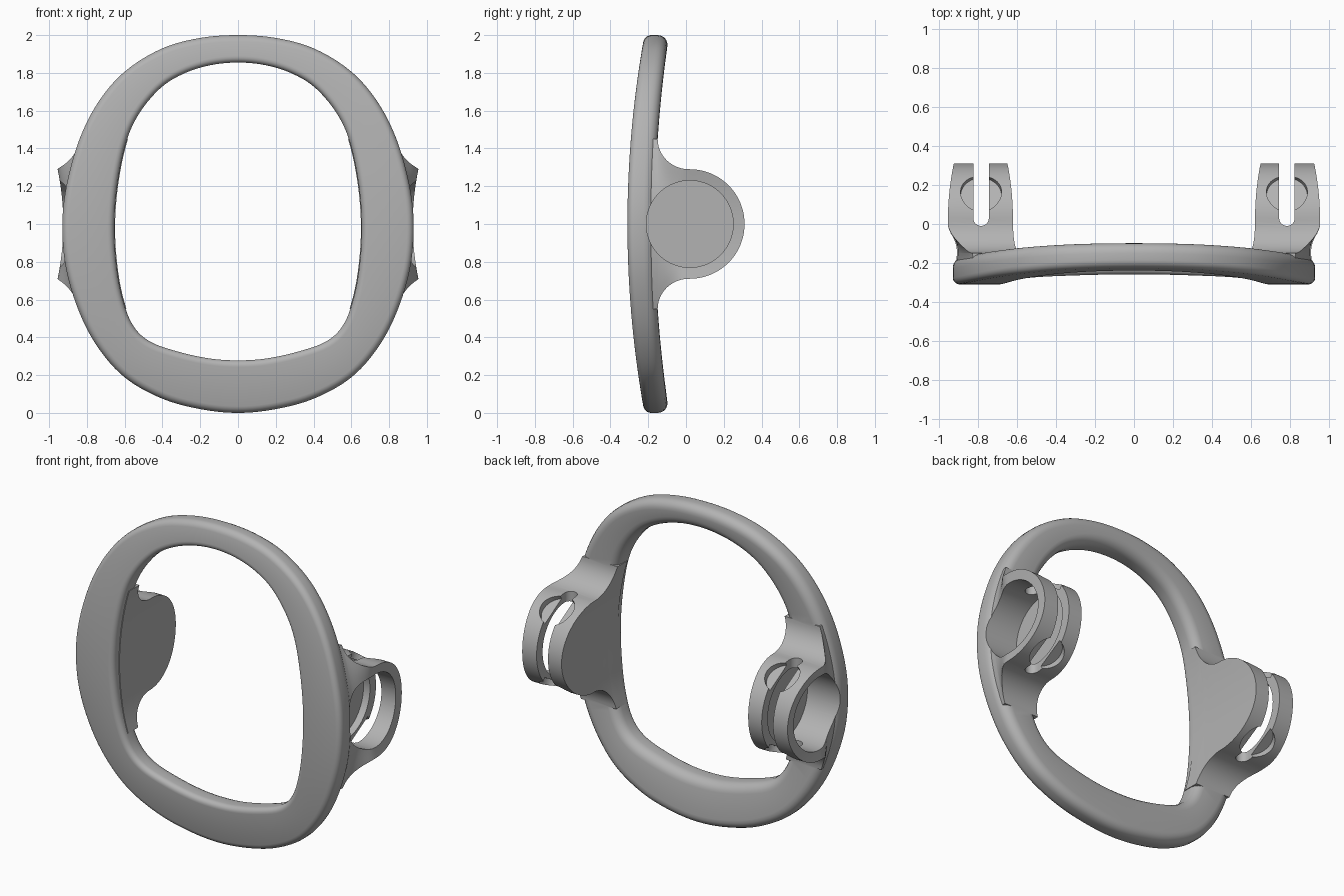
import bpy, bmesh
from math import sin, cos, pi, radians
from mathutils import Vector, Matrix

cube = bpy.data.objects.get("Cube")
if cube:
    bpy.data.objects.remove(cube, do_unlink=True)

grey = bpy.data.materials.new("matte grey")
grey.use_nodes = True
grey.diffuse_color = (0.45, 0.45, 0.45, 1)
grey.node_tree.nodes["Principled BSDF"].inputs["Base Color"].default_value = grey.diffuse_color

# Half outlines of the hoop in x, z from top to bottom
OUTER = [(0, 2), (.2, 1.985), (.4, 1.93), (.59, 1.815), (.73, 1.66), (.835, 1.46), (.905, 1.22),
         (.93, 1), (.91, .76), (.835, .52), (.73, .33), (.59, .18), (.4, .075), (.2, .02), (0, 0)]
INNER = [(0, 1.855), (.15, 1.84), (.29, 1.795), (.41, 1.72), (.52, 1.59), (.59, 1.44), (.637, 1.22),
         (.655, 1), (.645, .8), (.615, .62), (.56, .47), (.47, .38), (.32, .325), (.15, .288), (0, .278)]


def smooth_loop(half, steps=5):
    """Closed smooth curve through a half outline and its mirror image."""
    pts = [Vector(p) for p in half + [(-x, z) for x, z in half[-2:0:-1]]]
    n, out = len(pts), []
    for i in range(n):
        a, b, c, d = (pts[(i + k) % n] for k in (-1, 0, 1, 2))
        for s in range(steps):
            t = s / steps
            out.append(b + (c - a) * t / 2 + (2 * a - 5 * b + 4 * c - d) * t * t / 2
                       + (3 * b - a - 3 * c + d) * t ** 3 / 2)
    return out


outer_loop, inner_loop = smooth_loop(OUTER), smooth_loop(INNER)


def x_at(loop, z):
    """Half width of an outline at height z."""
    side = loop[:len(loop) // 2 + 1]
    for p, q in zip(side, side[1:]):
        if q.y <= z <= p.y:
            return p.x + (q.x - p.x) * (p.y - z) / (p.y - q.y)
    return 0


def make(name, bm):
    bmesh.ops.remove_doubles(bm, verts=bm.verts, dist=1e-5)
    bmesh.ops.dissolve_degenerate(bm, edges=bm.edges, dist=1e-6)
    bmesh.ops.recalc_face_normals(bm, faces=bm.faces)
    mesh = bpy.data.meshes.new(name)
    bm.to_mesh(mesh)
    bm.free()
    ob = bpy.data.objects.new(name, mesh)
    bpy.context.collection.objects.link(ob)
    mesh.materials.append(grey)
    return ob


def combine(ob, tool, operation):
    """Apply a boolean and remove the tool object."""
    mod = ob.modifiers.new("boolean", 'BOOLEAN')
    mod.operation, mod.object, mod.solver = operation, tool, 'EXACT'
    bpy.context.view_layer.update()
    result = bpy.data.meshes.new_from_object(ob.evaluated_get(bpy.context.evaluated_depsgraph_get()))
    ob.modifiers.clear()
    ob.data = result
    bpy.data.objects.remove(tool, do_unlink=True)


def hoop():
    """Rounded rectangular section swept between the two outlines."""
    bm = bmesh.new()
    rings = []
    for o, i in zip(outer_loop, inner_loop):
        d = (o.y + i.y) / 2 - 1
        width, ring = (o - i).length, []
        along = (o - i) / width
        for corner, (out, back, r) in enumerate(((1, 1, .06), (0, 1, .055), (0, 0, .035), (1, 0, .035))):
            for k in range(6):
                a = corner * pi / 2 + k * pi / 10
                u = (width - r if out else r) + r * cos(a)
                p = i + along * u
                e = (p.y - 1) ** 2
                y = (-.165 + .075 * e - r if back else -.31 + .09 * e + r) + r * sin(a)
                ring.append(bm.verts.new((p.x, y, p.y)))
        rings.append(ring)
    n = len(rings[0])
    for a, b in zip(rings, rings[1:] + rings[:1]):
        for k in range(n):
            bm.faces.new((a[k], a[(k + 1) % n], b[(k + 1) % n], b[k]))
    return make("hoop_handle", bm)


def clamp_outer_x(y, z):
    """Outer side blends from the hoop edge to a saddle shaped rim."""
    t = min(max((y + .17) / .17, 0), 1)
    t = t * t * (3 - 2 * t)
    rim = .925 + .03 * min(abs(z - 1) / .29, 1) ** 2
    return (x_at(outer_loop, z) - .015) * (1 - t) + rim * t


def clamp(side):
    """Cup body with a filleted root, following the inner hoop outline."""
    profile = [(-.25, .45), (-.2, .45)]
    profile += [(.015 + .165 * cos(a), .45 + .16 * sin(a)) for a in (pi + k * pi / 24 for k in range(13))]
    profile += [(.02 + .29 * sin(a), .29 * cos(a)) for a in (k * pi / 56 for k in range(1, 29))]
    steps = 16
    bm = bmesh.new()
    walls = []
    for fx in (lambda y, z: x_at(inner_loop, z) - .004, clamp_outer_x):
        walls.append([[bm.verts.new((side * fx(y, z), y, z))
                       for z in (1 + h * (2 * k / steps - 1) for k in range(steps + 1))]
                      for y, h in profile])
    for w in walls:
        for a, b in zip(w, w[1:]):
            for k in range(steps):
                bm.faces.new((a[k], a[k + 1], b[k + 1], b[k]))
    p, q = walls
    for i in range(len(profile) - 1):
        for k in (0, steps):
            bm.faces.new((p[i][k], p[i + 1][k], q[i + 1][k], q[i][k]))
    for k in range(steps):
        bm.faces.new((p[0][k], p[0][k + 1], q[0][k + 1], q[0][k]))
    return make("clamp", bm)


def cylinder(radius, depth, centre, rotation, sides=64):
    bm = bmesh.new()
    bmesh.ops.create_cone(bm, cap_ends=True, segments=sides, radius1=radius, radius2=radius,
                          depth=depth, matrix=Matrix.Translation(centre) @ rotation)
    ob = make("cutter", bm)
    ob.hide_render = True
    return ob


def slot(side):
    """Round ended slot, open towards the back."""
    bm = bmesh.new()
    pts = [(.745, .5), (.825, .5)]
    pts += [(.785 + .04 * cos(k * pi / 12), .03 - .04 * sin(k * pi / 12)) for k in range(13)]
    face = bm.faces.new([bm.verts.new((side * x, y, .5)) for x, y in pts])
    moved = bmesh.ops.extrude_face_region(bm, geom=[face])["geom"]
    bmesh.ops.translate(bm, verts=[v for v in moved if isinstance(v, bmesh.types.BMVert)], vec=(0, 0, 1))
    ob = make("cutter", bm)
    ob.hide_render = True
    return ob


handle = hoop()
for side in (1, -1):
    combine(handle, clamp(side), 'UNION')
    # Blind bore opening outwards
    combine(handle, cylinder(.23, .4, (side * .9, .02, 1), Matrix.Rotation(pi / 2, 4, 'Y'), 96), 'DIFFERENCE')
    combine(handle, slot(side), 'DIFFERENCE')
    # Round flat recesses across the slot, above and below
    for up in (1, -1):
        direction = Vector((0, cos(radians(60)), up * sin(radians(60))))
        centre = Vector((side * .785, .02, 1)) + direction * .35
        combine(handle, cylinder(.105, .2, centre, direction.to_track_quat('Z', 'X').to_matrix().to_4x4(), 48),
                'DIFFERENCE')

bpy.ops.object.select_all(action='DESELECT')
handle.select_set(True)
bpy.context.view_layer.objects.active = handle
bpy.ops.object.shade_smooth_by_angle(angle=radians(35))
